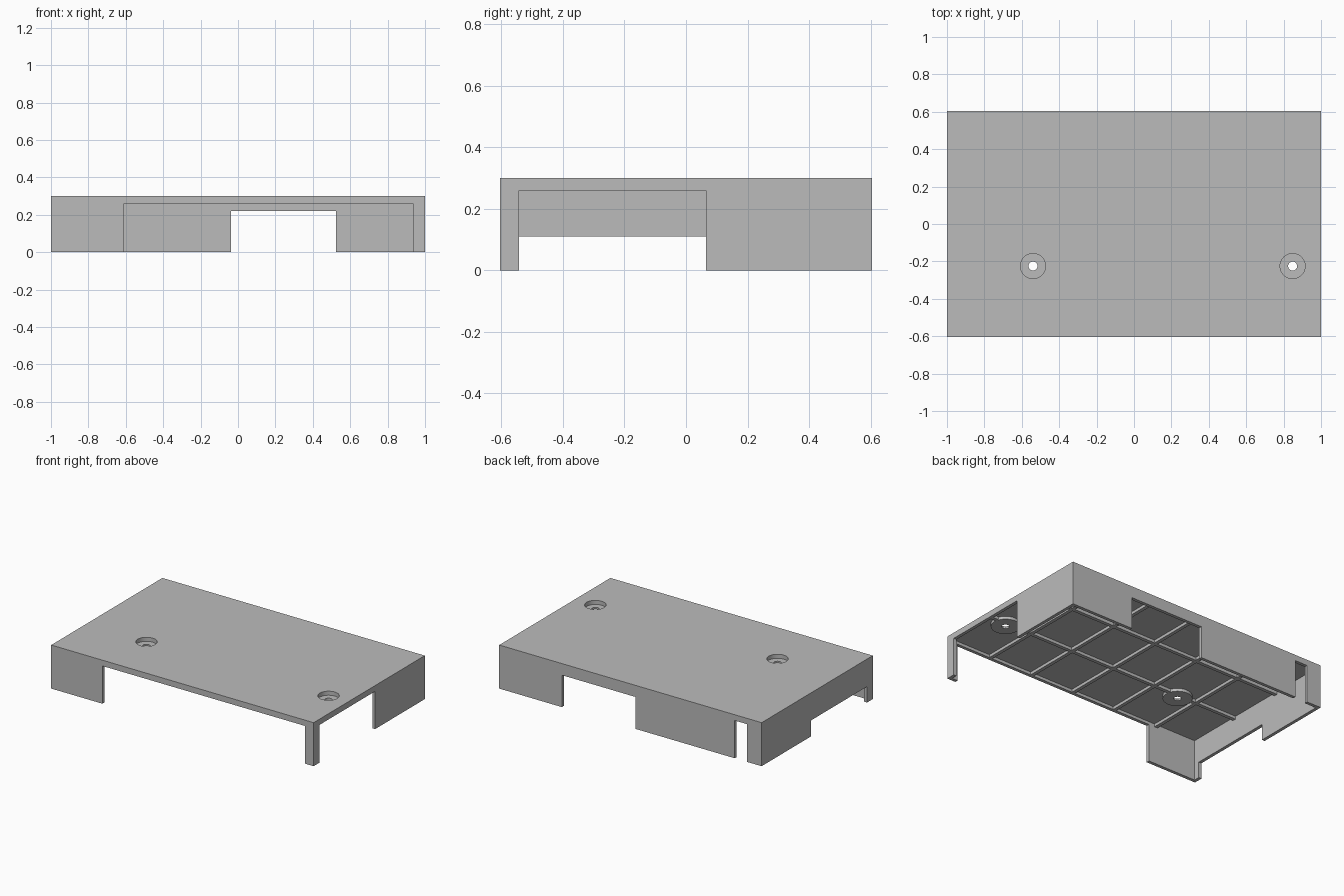
import bpy, bmesh
from mathutils import Matrix, Vector

cube = bpy.data.objects.get("Cube")
if cube:
    bpy.data.objects.remove(cube, do_unlink=True)

HX, HY = 1.0, 0.605          # half length and half depth
TOP, PLATE, RIB = 0.30, 0.28, 0.26   # top face, plate underside, rib underside
T = 0.022                    # wall thickness
SCREWS = [(-0.54, -0.225), (0.848, -0.225)]
BOSS_R, RECESS_R, HOLE_R = 0.092, 0.067, 0.024

grey = bpy.data.materials.new("plain_grey")
grey.use_nodes = True
grey.diffuse_color = (0.5, 0.5, 0.5, 1)
grey.node_tree.nodes["Principled BSDF"].inputs["Base Color"].default_value = (0.5, 0.5, 0.5, 1)


def finish(name, bm):
    bmesh.ops.recalc_face_normals(bm, faces=bm.faces)
    mesh = bpy.data.meshes.new(name)
    bm.to_mesh(mesh)
    bm.free()
    mesh.materials.append(grey)
    obj = bpy.data.objects.new(name, mesh)
    bpy.context.collection.objects.link(obj)
    return obj


def box(name, lo, hi):
    lo, hi = Vector(lo), Vector(hi)
    bm = bmesh.new()
    m = Matrix.Translation((lo + hi) / 2) @ Matrix.Diagonal((*(hi - lo), 1))
    bmesh.ops.create_cube(bm, size=1, matrix=m)
    return finish(name, bm)


def cylinder(name, centre, radius, z0, z1):
    bm = bmesh.new()
    m = Matrix.Translation((*centre, (z0 + z1) / 2))
    bmesh.ops.create_cone(bm, cap_ends=True, segments=48, radius1=radius,
                          radius2=radius, depth=z1 - z0, matrix=m)
    return finish(name, bm)


def wall(name, axis, start, end, side, notches):
    """Wall along an axis; notches are (from, to, height) cut from its foot."""
    outline = [(end, PLATE), (start, PLATE), (start, 0)]
    for a, b, h in notches:
        outline += [(a, 0), (a, h), (b, h), (b, 0)]
    outline.append((end, 0))
    outer = side * (HY if axis == "x" else HX)
    bm = bmesh.new()
    place = (lambda u, z: (u, outer, z)) if axis == "x" else (lambda u, z: (outer, u, z))
    face = bm.faces.new([bm.verts.new(place(u, z)) for u, z in outline])
    grown = bmesh.ops.extrude_face_region(bm, geom=[face])
    inward = (0, -side * T, 0) if axis == "x" else (-side * T, 0, 0)
    moved = [g for g in grown["geom"] if isinstance(g, bmesh.types.BMVert)]
    bmesh.ops.translate(bm, verts=moved, vec=inward)
    return finish(name, bm)


def drill(obj, cutters):
    for c in cutters:
        mod = obj.modifiers.new("drill", "BOOLEAN")
        mod.operation, mod.solver, mod.object = "DIFFERENCE", "EXACT", c
    deps = bpy.context.evaluated_depsgraph_get()
    mesh = bpy.data.meshes.new_from_object(obj.evaluated_get(deps))
    obj.modifiers.clear()
    obj.data = mesh


# Skirt walls with their openings
wall("front_wall", "x", -HX, HX, -1, [(-0.61, 0.935, RIB)])
wall("back_wall", "x", -HX, HX, 1, [(-0.89, -0.795, RIB), (-0.037, 0.523, 0.22)])
wall("left_wall", "y", -HY + T, HY - T, 1, [(-0.543, 0.065, RIB)])
wall("right_wall", "y", -HY + T, HY - T, -1, [(-0.543, 0.065, 0.11)])

# Top plate and screw bosses, drilled with counterbored holes
plate = box("top_plate", (-HX, -HY, PLATE), (HX, HY, TOP))
cutters, bosses = [], []
for i, c in enumerate(SCREWS):
    bosses.append(cylinder(f"screw_boss_{i + 1}", c, BOSS_R, RIB, PLATE))
    cutters.append([cylinder("recess_cutter", c, RECESS_R, 0.272, 0.4),
                    cylinder("hole_cutter", c, HOLE_R, 0.1, 0.35)])
drill(plate, cutters[0] + cutters[1])
for boss, pair in zip(bosses, cutters):
    drill(boss, pair)
for c in cutters[0] + cutters[1]:
    bpy.data.objects.remove(c, do_unlink=True)

# Stiffening ribs under the plate, broken where the bosses sit
R = 0.012
ix, iy = HX - T, HY - T
for k in range(-2, 3):
    box("cross_rib", (k / 3 - R, -iy, RIB), (k / 3 + R, iy, PLATE))
box("long_rib_back", (-ix, 0.2 - R, RIB), (ix, 0.2 + R, PLATE))
stops = [-ix]
for x, _ in SCREWS:
    stops += [x - BOSS_R + 0.003, x + BOSS_R - 0.003]
stops.append(ix)
for a, b in zip(stops[::2], stops[1::2]):
    box("long_rib_front", (a, -0.2 - R, RIB), (b, -0.2 + R, PLATE))

# Smooth the round surfaces, keep edges sharp
bpy.ops.object.select_all(action="DESELECT")
for obj in [plate] + bosses:
    obj.select_set(True)
bpy.context.view_layer.objects.active = plate
bpy.ops.object.shade_smooth_by_angle()
